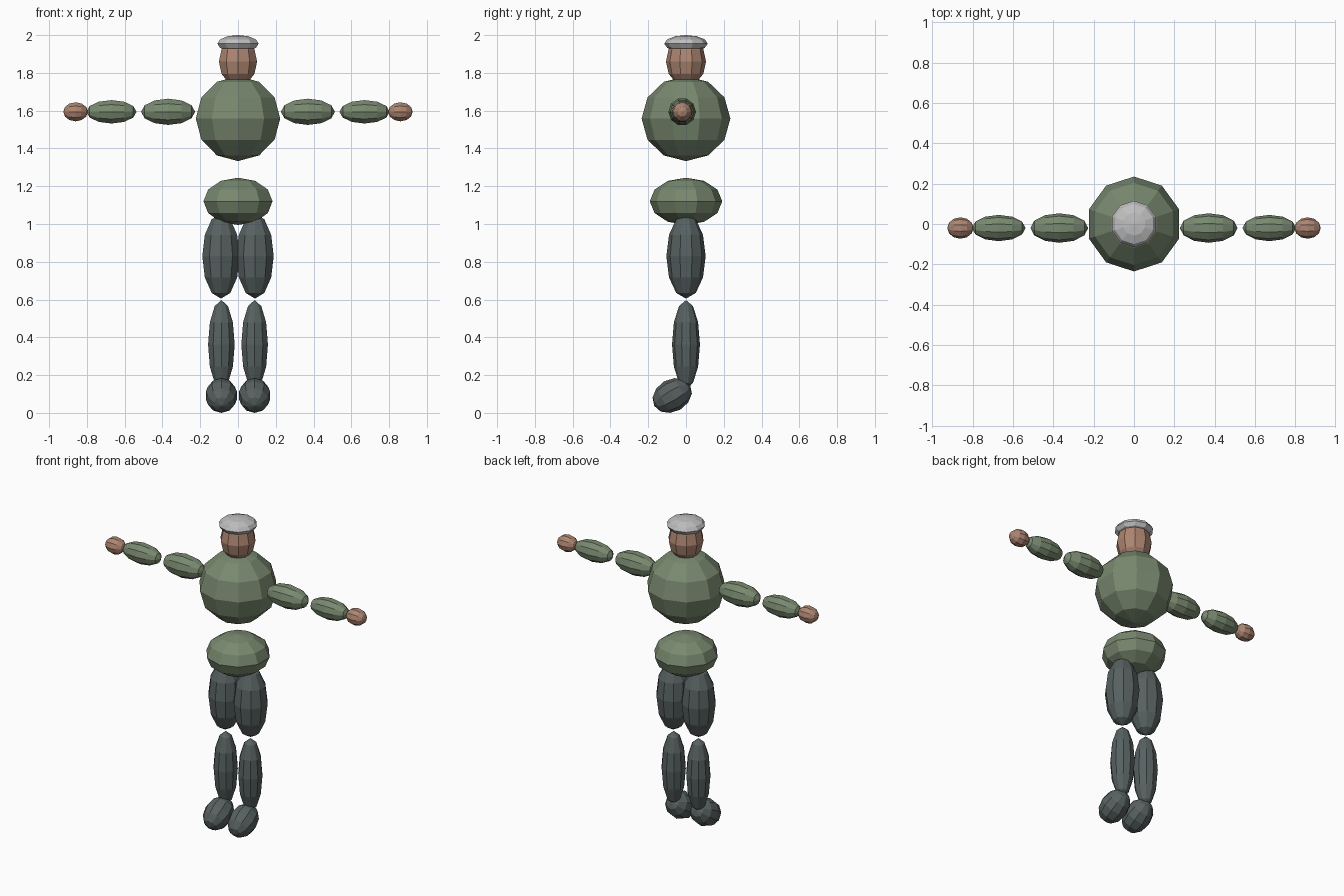
import bpy
import bmesh
import math
from mathutils import Matrix

if "Cube" in bpy.data.objects:
    bpy.data.objects.remove(bpy.data.objects["Cube"])


def make_material(name, colour):
    mat = bpy.data.materials.new(name)
    mat.diffuse_color = (*colour, 1.0)
    mat.use_nodes = True
    mat.node_tree.nodes["Principled BSDF"].inputs["Base Color"].default_value = mat.diffuse_color
    return mat


GREEN = make_material("tunic green", (0.19, 0.25, 0.16))
SKIN = make_material("skin", (0.42, 0.235, 0.165))
DARK = make_material("trouser grey", (0.095, 0.12, 0.118))
GREY = make_material("cap grey", (0.52, 0.52, 0.52))


def ball(name, mat, centre, radius, half_length, axis="Z", angle=0.0):
    """Low-poly ellipsoid: round radius, half length along its own pole axis."""
    bm = bmesh.new()
    bmesh.ops.create_uvsphere(bm, u_segments=10, v_segments=6, radius=1.0)
    turn = Matrix.Rotation(math.radians(angle), 4, axis)
    size = Matrix.Diagonal((radius, radius, half_length, 1.0))
    bm.transform(Matrix.Translation(centre) @ turn @ size)
    bmesh.ops.recalc_face_normals(bm, faces=bm.faces)
    mesh = bpy.data.meshes.new(name)
    bm.to_mesh(mesh)
    bm.free()
    mesh.materials.append(mat)
    obj = bpy.data.objects.new(name, mesh)
    bpy.context.collection.objects.link(obj)
    return obj


# Body stack
ball("pelvis", GREEN, (0, 0, 1.12), 0.192, 0.125)
ball("torso", GREEN, (0, 0, 1.558), 0.235, 0.225)
ball("head", SKIN, (0, 0, 1.86), 0.106, 0.13)
ball("cap", GREY, (0, 0, 1.955), 0.115, 0.045)

for side, s in (("left", 1), ("right", -1)):
    # Arms stretched out sideways
    ball(side + "_upper_arm", GREEN, (s * 0.37, -0.02, 1.594), 0.073, 0.143, "Y", s * 90)
    ball(side + "_forearm", GREEN, (s * 0.67, -0.02, 1.594), 0.065, 0.133, "Y", s * 90)
    ball(side + "_hand", SKIN, (s * 0.86, -0.02, 1.594), 0.053, 0.065, "Y", s * 90)
    # Legs and tilted feet
    ball(side + "_thigh", DARK, (s * 0.09, 0, 0.83), 0.104, 0.225)
    ball(side + "_shin", DARK, (s * 0.088, 0, 0.362), 0.074, 0.235)
    ball(side + "_foot", DARK, (s * 0.088, -0.073, 0.092), 0.086, 0.11, "X", -60)
